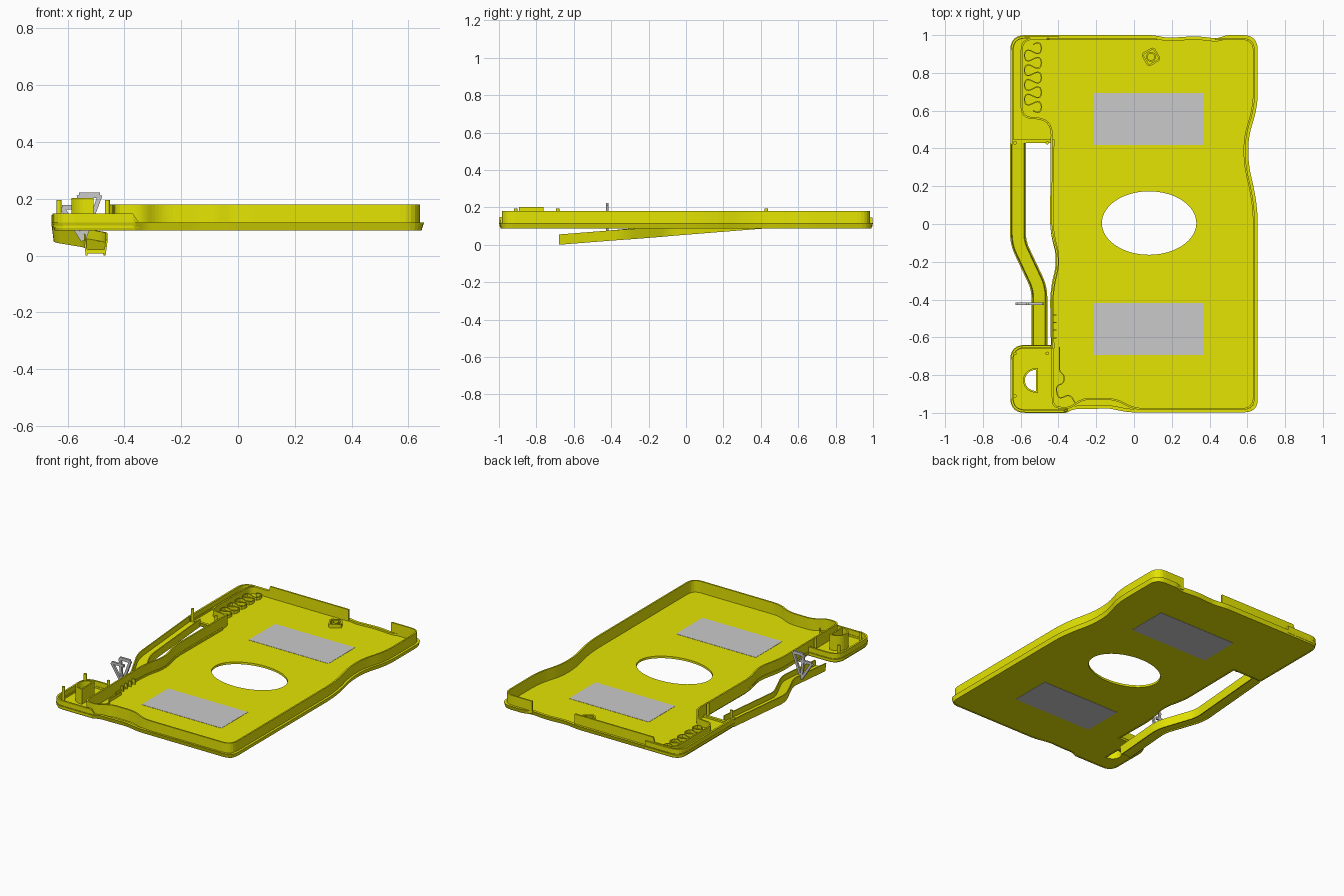
import bpy, bmesh, math
from mathutils import Vector, Matrix

if "Cube" in bpy.data.objects:
    bpy.data.objects.remove(bpy.data.objects["Cube"])


def material(name, rgb):
    m = bpy.data.materials.new(name)
    m.diffuse_color = (*rgb, 1)
    m.use_nodes = True
    m.node_tree.nodes["Principled BSDF"].inputs["Base Color"].default_value = m.diffuse_color
    return m


YELLOW = material("yellow_plastic", (0.78, 0.78, 0.001))
GREY = material("grey", (0.59, 0.59, 0.59))


def add(name, bm, mat=YELLOW):
    bmesh.ops.recalc_face_normals(bm, faces=bm.faces)
    me = bpy.data.meshes.new(name)
    bm.to_mesh(me)
    bm.free()
    me.materials.append(mat)
    ob = bpy.data.objects.new(name, me)
    bpy.context.collection.objects.link(ob)
    return ob


def rounded(corners, closed=True, seg=6):
    """Turn (x, y, radius) corners into a path with rounded corners."""
    out, n = [], len(corners)
    for i, (x, y, r) in enumerate(corners):
        p = Vector((x, y))
        if r == 0 or (not closed and i in (0, n - 1)):
            out.append(p)
            continue
        a = Vector(corners[i - 1][:2]) - p
        b = Vector(corners[(i + 1) % n][:2]) - p
        d = min(r, a.length * 0.48, b.length * 0.48)
        s, e = p + a.normalized() * d, p + b.normalized() * d
        for k in range(seg + 1):
            t = k / seg
            out.append(s * (1 - t) ** 2 + p * 2 * t * (1 - t) + e * t * t)
    return out


def offset(path, d, closed=True):
    """Shift a path to its left by d."""
    out, n = [], len(path)
    for i, p in enumerate(path):
        a = path[i - 1] if closed or i > 0 else p
        b = path[(i + 1) % n] if closed or i < n - 1 else p
        u = (p - a) if (p - a).length > 1e-6 else (b - p)
        v = (b - p) if (b - p).length > 1e-6 else u
        n1 = Vector((-u.y, u.x)).normalized()
        n2 = Vector((-v.y, v.x)).normalized()
        m = (n1 + n2).normalized()
        out.append(p + m * (d / max(m.dot(n1), 0.5)))
    return out


def ribbon(name, path, a, b, z0, z1, closed=True, taper=0.0, lean=0.0):
    """Wall along a path, between left offsets a and b; heights may be functions.
    taper narrows the foot on side a, lean shifts the whole foot."""
    f0 = z0 if callable(z0) else (lambda p: z0)
    f1 = z1 if callable(z1) else (lambda p: z1)
    rows = [(offset(path, a + taper + lean, closed), f0), (offset(path, b + lean, closed), f0),
            (offset(path, b, closed), f1), (offset(path, a, closed), f1)]
    bm = bmesh.new()
    rings = [[bm.verts.new((row[i].x, row[i].y, f(path[i]))) for row, f in rows]
             for i in range(len(path))]
    for i in range(len(rings) if closed else len(rings) - 1):
        r, s = rings[i], rings[(i + 1) % len(rings)]
        for k in range(4):
            bm.faces.new((r[k], r[(k + 1) % 4], s[(k + 1) % 4], s[k]))
    if not closed:
        bm.faces.new(rings[0])
        bm.faces.new(rings[-1])
    return add(name, bm)


def slab(name, loops, z0, z1):
    """Flat plate from an outline and hole loops."""
    cu = bpy.data.curves.new(name, 'CURVE')
    cu.dimensions, cu.fill_mode, cu.extrude = '2D', 'BOTH', (z1 - z0) / 2
    for loop in loops:
        sp = cu.splines.new('POLY')
        sp.points.add(len(loop) - 1)
        for pt, p in zip(sp.points, loop):
            pt.co = (p.x, p.y, 0, 1)
        sp.use_cyclic_u = True
    tmp = bpy.data.objects.new(name + "_tmp", cu)
    bpy.context.collection.objects.link(tmp)
    bpy.context.view_layer.update()
    me = bpy.data.meshes.new_from_object(tmp.evaluated_get(bpy.context.evaluated_depsgraph_get()))
    bm = bmesh.new()
    bm.from_mesh(me)
    bpy.data.objects.remove(tmp)
    bmesh.ops.remove_doubles(bm, verts=bm.verts, dist=1e-5)
    bmesh.ops.translate(bm, verts=bm.verts, vec=(0, 0, (z0 + z1) / 2))
    return add(name, bm)


def box(name, lo, hi, mat=YELLOW):
    bm = bmesh.new()
    lo, hi = Vector(lo), Vector(hi)
    bmesh.ops.create_cube(bm, size=1, matrix=Matrix.Translation((lo + hi) / 2) @ Matrix.Diagonal((*(hi - lo), 1)))
    return add(name, bm, mat)


def ellipse(cx, cy, rx, ry, n=48, a0=0.0, a1=2 * math.pi):
    full = a1 - a0 > 6.2
    return [Vector((cx + rx * math.cos(a0 + (a1 - a0) * i / (n if full else n - 1)),
                    cy + ry * math.sin(a0 + (a1 - a0) * i / (n if full else n - 1)))) for i in range(n)]


# Base plate with oval opening and D-shaped opening
outline = rounded([
    (-.655, -1, .08), (-.36, -1, 0), (-.32, -.98, .03), (-.22, -.98, .03), (-.14, -.975, .03),
    (-.03, -.997, .03), (.655, -.997, .07), (.655, .1, .12), (.605, .32, .12), (.605, .46, .12),
    (.655, .62, .12), (.655, 1, .08), (.49, 1, .02), (.44, .982, .03), (.33, .995, .05),
    (.18, .985, .03), (.1, 1, .03), (-.655, 1, .08), (-.655, .43, 0), (-.44, .43, 0),
    (-.445, -.04, .1), (-.405, -.19, .1), (-.445, -.35, .1), (-.44, -.64, 0), (-.655, -.64, .08)])
oval = ellipse(.08, .005, .25, .168, 64)
d_shape = ellipse(-.518, -.828, .06, .056, 16, math.pi / 2, 1.5 * math.pi)
slab("base_plate", [offset(outline, .012), oval, d_shape], .092, .106)
ribbon("base_lip", outline, 0, .018, .09, .118, taper=.009)

# Tall inner wall, open at the back where the notch is
wall = rounded([
    (.12, .985, 0), (-.45, .985, 0), (-.46, .985, 0), (-.6, .985, .08), (-.6, .56, .06),
    (-.44, .55, .08), (-.445, -.04, .1), (-.4, -.19, .1), (-.44, -.35, .1), (-.435, -.975, .07),
    (-.34, -.98, .03), (-.27, -.93, .08), (-.1, -.93, .08), (0, -.985, .06), (.64, -.985, .07),
    (.64, .1, .12), (.59, .32, .12), (.59, .46, .12), (.64, .62, .12), (.64, .985, .07),
    (.43, .985, 0)], closed=False)
ribbon("inner_wall", wall, 0, .010, .1, lambda p: .182 if p.x > -.455 else .15, closed=False)

# Low outer walls of the grip strip and the corner block
strip = rounded([(-.4, .996, 0), (-.653, .996, .08), (-.653, .42, 0)], False)
ribbon("strip_wall", strip, 0, .012, .1, .148, closed=False)
block = rounded([(-.44, -.643, 0), (-.653, -.643, .08), (-.653, -.997, .08),
                 (-.37, -.997, 0), (-.35, -.99, 0)], False)
ribbon("block_wall", block, 0, .012, .1, lambda p: .15 if p.x < -.36 else .12, closed=False)

# Sloping channel-shaped arm with flared sides
arm = rounded([(-.614, .43, 0), (-.614, -.1, .05), (-.501, -.34, .05), (-.501, -.68, 0)], False)


def arm_z(h):
    return lambda p: .09 - .079 * (.43 - p.y) + h


ribbon("arm_floor", arm, -.033, .033, arm_z(.008), arm_z(.022), False)
for side in (-1, 1):
    ribbon("arm_side", arm, side * .042, side * .035, arm_z(0), arm_z(.055), False, lean=-side * .007)

# Raised D-shaped tube
ribbon("d_tube", d_shape, 0, -.009, .09, .205)

# Pins
for x, y in ((-.63, .43), (-.46, .43), (-.63, -.685), (-.46, -.685), (-.63, -.91)):
    ribbon("pin", ellipse(x, y, .009, .009, 12), 0, .0085, .1, .197)

# Square boss near the back
turn = Matrix.Rotation(math.radians(30), 2)
square = [turn @ p + Vector((.09, .885)) for p in
          rounded([(-.04, -.04, .02), (.04, -.04, .02), (.04, .04, .02), (-.04, .04, .02)])]
ribbon("square_boss", square, 0, .01, .1, .13)
ribbon("round_boss", ellipse(.09, .885, .026, .026, 20), 0, .008, .1, .13)

# Wavy cable guides
wave = [Vector((-.535 + .045 * math.sin(t), .95 - .35 * i / 90 + .018 * math.sin(2 * t)))
        for i in range(91) for t in [i / 90 * 9 * math.pi]]
ribbon("back_cable_guide", wave, -.003, .003, .1, .125, False)
guide = rounded([(-.395, -.65, 0), (-.395, -.78, .02), (-.37, -.80, .03), (-.37, -.84, .03),
                 (-.415, -.86, .03), (-.40, -.93, .04), (-.34, -.90, .03), (-.31, -.95, 0)], False)
ribbon("front_cable_guide", guide, -.003, .003, .1, .125, False)
for k in range(4):
    box("small_rib", (-.437, -.485 - .04 * k, .1), (-.41, -.479 - .04 * k, .14))

# Grey panels set into the plate
for s in (-1, 1):
    box("grey_panel", (-.215, s * .555 - .138, .0905), (.365, s * .555 + .138, .1075), GREY)

# Thin grey hook above the arm
A, B, C, D = (-.62, .172), (-.485, .215), (-.545, .055), (-.56, .215)
for p, q, w in ((D, B, .02), (B, C, .016), (A, C, .016), (A, (-.53, .172), .016), (D, C, .016)):
    dx, dz = q[0] - p[0], q[1] - p[1]
    bm = bmesh.new()
    bmesh.ops.create_cube(bm, size=1, matrix=Matrix.Translation(((p[0] + q[0]) / 2, -.422, (p[1] + q[1]) / 2))
                          @ Matrix.Rotation(-math.atan2(dz, dx), 4, 'Y')
                          @ Matrix.Diagonal((math.hypot(dx, dz), .013, w, 1)))
    add("hook_bar", bm, GREY)

# Rest the model on the ground
low = min(v.co.z for o in bpy.data.objects for v in o.data.vertices)
for o in bpy.data.objects:
    o.location.z -= low
